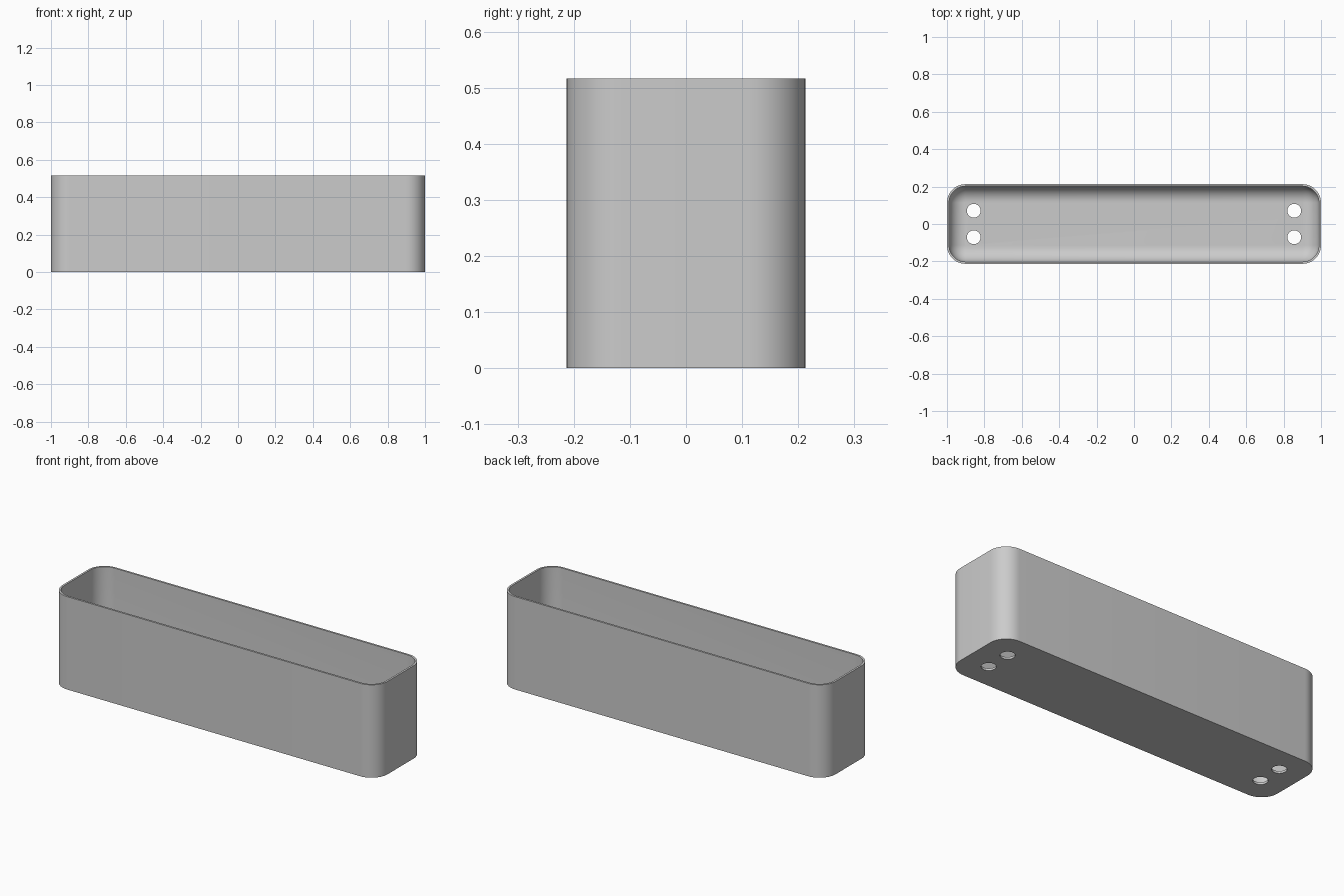
import bpy
import bmesh
from math import cos, sin, pi, radians

cube = bpy.data.objects.get("Cube")
if cube:
    bpy.data.objects.remove(cube, do_unlink=True)

HALF_X, HALF_Y, HEIGHT = 1.0, 0.213, 0.516
CORNER, WALL, FLOOR, FILLET = 0.1, 0.011, 0.012, 0.085
CORNER_STEPS, FILLET_STEPS = 12, 10

grey = bpy.data.materials.new("plain grey")
grey.use_nodes = True
colour = (0.6, 0.6, 0.6, 1)
grey.diffuse_color = colour
grey.node_tree.nodes["Principled BSDF"].inputs["Base Color"].default_value = colour


def rounded_loop(bm, inset, z):
    """Rounded rectangle, inset from the outer outline."""
    radius = CORNER - inset
    cx, cy = HALF_X - CORNER, HALF_Y - CORNER
    verts = []
    for quarter, (sx, sy) in enumerate([(1, 1), (-1, 1), (-1, -1), (1, -1)]):
        for i in range(CORNER_STEPS + 1):
            a = (quarter + i / CORNER_STEPS) * pi / 2
            verts.append(bm.verts.new((sx * cx + radius * cos(a),
                                       sy * cy + radius * sin(a), z)))
    return verts


# Trough: outer wall, rim, inner wall, then the filleted floor
sections = [(0, 0), (0, HEIGHT), (WALL, HEIGHT)]
for i in range(FILLET_STEPS + 1):
    a = i / FILLET_STEPS * pi / 2
    sections.append((WALL + FILLET * (1 - cos(a)), FLOOR + FILLET * (1 - sin(a))))

bm = bmesh.new()
loops = [rounded_loop(bm, inset, z) for inset, z in sections]
for low, high in zip(loops, loops[1:]):
    for i in range(len(low)):
        j = (i + 1) % len(low)
        bm.faces.new((low[i], low[j], high[j], high[i]))
bm.faces.new(loops[0][::-1])
bm.faces.new(loops[-1])
bmesh.ops.recalc_face_normals(bm, faces=bm.faces)
mesh = bpy.data.meshes.new("trough")
bm.to_mesh(mesh)
bm.free()
trough = bpy.data.objects.new("trough", mesh)
bpy.context.collection.objects.link(trough)
mesh.materials.append(grey)

# Four drain holes through the floor
for x in (-0.857, 0.857):
    for y in (-0.071, 0.071):
        bpy.ops.mesh.primitive_cylinder_add(vertices=32, radius=0.037, depth=0.2,
                                            location=(x, y, 0))
        cutter = bpy.context.object
        cutter.name = "drain_hole_cutter"
        cutter.hide_render = True
        cutter.data.materials.append(grey)
        cut = trough.modifiers.new("drain_hole", "BOOLEAN")
        cut.operation = "DIFFERENCE"
        cut.solver = "EXACT"
        cut.object = cutter
        bpy.ops.object.select_all(action="DESELECT")
        trough.select_set(True)
        bpy.context.view_layer.objects.active = trough
        bpy.ops.object.modifier_apply(modifier=cut.name)
        bpy.data.objects.remove(cutter, do_unlink=True)

bpy.ops.object.shade_smooth_by_angle(angle=radians(35))
